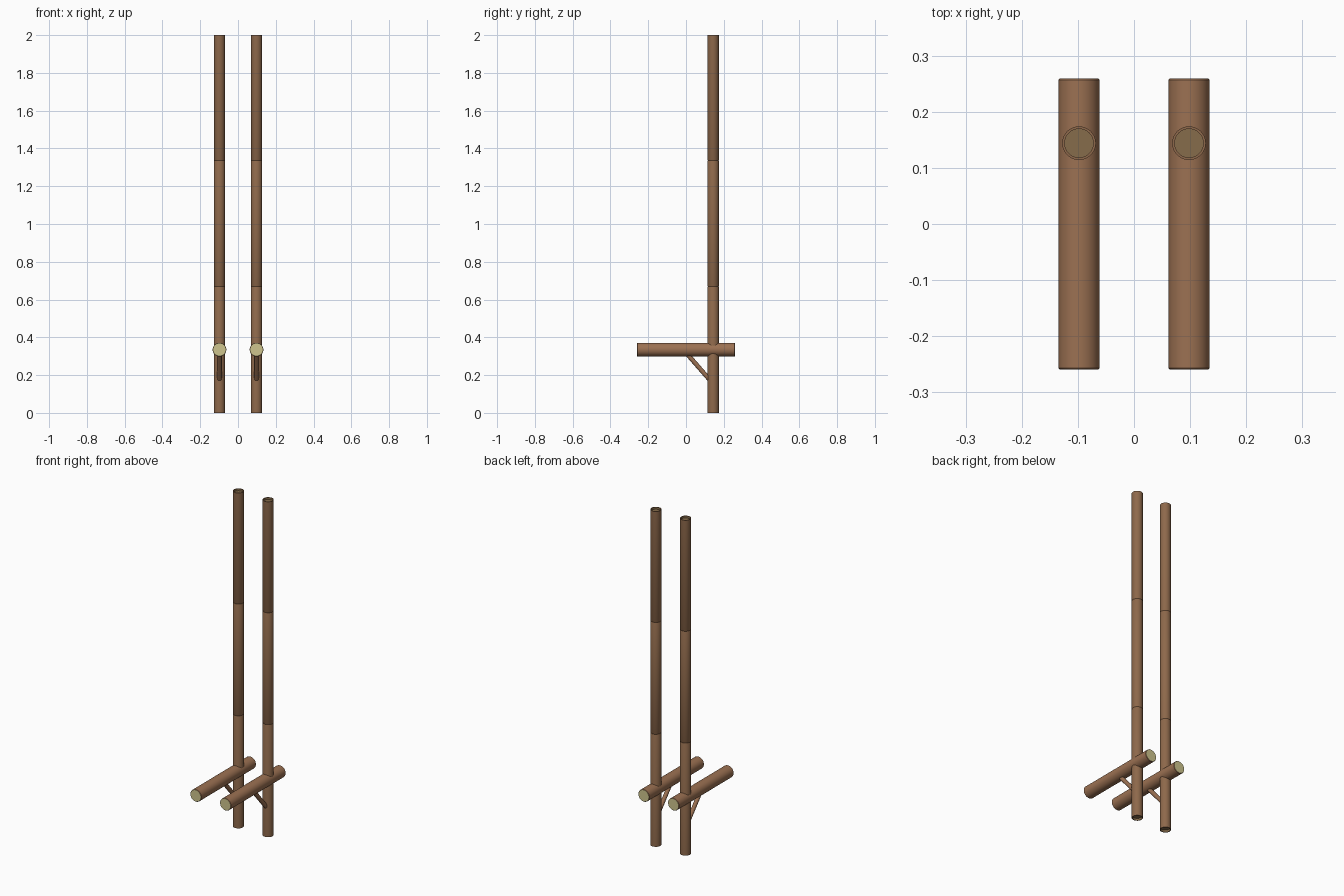
import bpy, bmesh, math
from mathutils import Vector

if "Cube" in bpy.data.objects:
    bpy.data.objects.remove(bpy.data.objects["Cube"])


def material(name, rgb):
    m = bpy.data.materials.new(name)
    m.diffuse_color = (*rgb, 1)
    m.use_nodes = True
    m.node_tree.nodes["Principled BSDF"].inputs["Base Color"].default_value = m.diffuse_color
    return m


POLE = material("pole_brown", (0.27, 0.14, 0.07))
REST = material("rest_brown", (0.33, 0.165, 0.085))
PITH = material("cut_end_cream", (0.62, 0.56, 0.27))
INNER = material("pole_inside", (0.24, 0.15, 0.07))


def lathe(name, start, direction, profile, mats, end_rings=0, sides=40):
    """Spin (radius, height) pairs around an axis; the ends are capped."""
    bm = bmesh.new()
    rings = []
    for r, h in profile:
        rings.append([bm.verts.new((r * math.cos(2 * math.pi * i / sides),
                                    r * math.sin(2 * math.pi * i / sides), h))
                      for i in range(sides)])
    last = len(rings) - 1
    for k in range(last):
        for i in range(sides):
            j = (i + 1) % sides
            f = bm.faces.new((rings[k][i], rings[k][j], rings[k + 1][j], rings[k + 1][i]))
            f.material_index = int(k < end_rings or k >= last - end_rings)
    for ring in (rings[0][::-1], rings[-1]):
        bm.faces.new(ring).material_index = len(mats) - 1
    bmesh.ops.recalc_face_normals(bm, faces=bm.faces)
    mesh = bpy.data.meshes.new(name)
    bm.to_mesh(mesh)
    bm.free()
    for m in mats:
        mesh.materials.append(m)
    ob = bpy.data.objects.new(name, mesh)
    bpy.context.collection.objects.link(ob)
    ob.location = start
    ob.rotation_euler = Vector(direction).to_track_quat('Z', 'Y').to_euler()
    bpy.ops.object.select_all(action='DESELECT')
    ob.select_set(True)
    bpy.context.view_layer.objects.active = ob
    bpy.ops.object.shade_smooth_by_angle(angle=math.radians(30))
    return ob


# Pole outline: recessed ends and a fine groove at each bamboo joint
R = 0.03
pole_profile = [(0.0255, 0.012), (0.0255, 0), (R, 0)]
for z in (0.67, 1.337):
    pole_profile += [(R, z - 0.003), (R - 0.0015, z), (R, z + 0.003)]
pole_profile += [(R, 2), (0.0255, 2), (0.0255, 1.988)]

# Foot rest outline: softened edges around pale cut ends
rest_profile = [(0.0345, 0), (0.0363, 0.002), (0.0363, 0.516), (0.0345, 0.518)]

for side, x in (("left", -0.098), ("right", 0.098)):
    lathe(f"{side}_pole", (x, 0.144, 0), (0, 0, 1), pole_profile, [POLE, INNER], 1)
    lathe(f"{side}_foot_rest", (x, -0.259, 0.335), (0, 1, 0), rest_profile, [REST, PITH])
    # Diagonal brace between foot rest and pole
    a, b = Vector((x, -0.008, 0.328)), Vector((x, 0.13, 0.17))
    lathe(f"{side}_brace", a, b - a, [(0.012, 0), (0.012, (b - a).length)], [REST], 0, 24)
